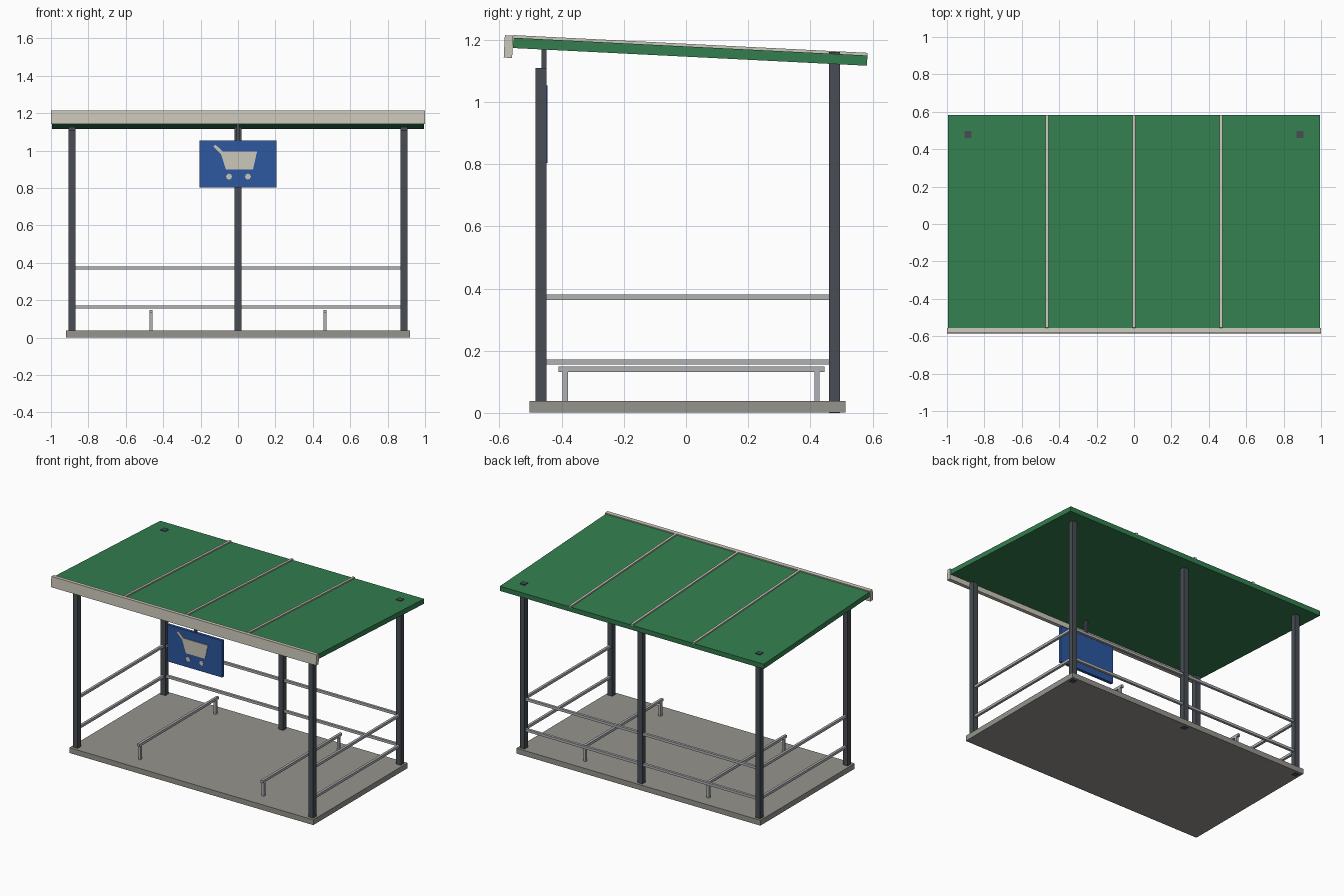
import bpy
import bmesh
import math
from mathutils import Matrix, Vector

if "Cube" in bpy.data.objects:
    bpy.data.objects.remove(bpy.data.objects["Cube"])


def material(name, rgb):
    m = bpy.data.materials.new(name)
    m.use_nodes = True
    m.diffuse_color = (*rgb, 1)
    m.node_tree.nodes["Principled BSDF"].inputs["Base Color"].default_value = (*rgb, 1)
    return m


GREEN = material("roof green", (0.033, 0.21, 0.078))
DARK = material("dark steel", (0.065, 0.076, 0.089))
CREAM = material("cream", (0.60, 0.57, 0.49))
STONE = material("concrete", (0.30, 0.295, 0.265))
METAL = material("rail metal", (0.43, 0.44, 0.455))
BLUE = material("sign blue", (0.026, 0.095, 0.35))


def finish(name, bm, mat):
    bmesh.ops.recalc_face_normals(bm, faces=bm.faces)
    mesh = bpy.data.meshes.new(name)
    bm.to_mesh(mesh)
    bm.free()
    mesh.materials.append(mat)
    obj = bpy.data.objects.new(name, mesh)
    bpy.context.collection.objects.link(obj)
    return obj


def box(name, center, size, mat, tilt=0):
    bm = bmesh.new()
    bmesh.ops.create_cube(bm, size=1, matrix=Matrix.Diagonal((*size, 1)))
    obj = finish(name, bm, mat)
    obj.location = center
    obj.rotation_euler.x = tilt
    return obj


def span(name, low, high, mat):
    low, high = Vector(low), Vector(high)
    return box(name, (low + high) / 2, high - low, mat)


def plate(name, outline, y, depth, mat):
    """Extrude an x-z outline towards the front."""
    bm = bmesh.new()
    face = bm.faces.new([bm.verts.new((x, y, z)) for x, z in outline])
    moved = bmesh.ops.extrude_face_region(bm, geom=[face])["geom"]
    verts = [g for g in moved if isinstance(g, bmesh.types.BMVert)]
    bmesh.ops.translate(bm, verts=verts, vec=(0, -depth, 0))
    return finish(name, bm, mat)


# Floor slab
span("floor_slab", (-0.92, -0.503, 0.002), (0.92, 0.513, 0.038), STONE)

# Posts
POST_X, FRONT_Y, BACK_Y, HALF = 0.888, -0.466, 0.478, 0.018


def post(name, x, y, bottom, top):
    span(name, (x - HALF, y - HALF, bottom), (x + HALF, y + HALF, top), DARK)


for side, sx in (("left", 1), ("right", -1)):
    post(f"front_post_{side}", sx * POST_X, FRONT_Y, 0.03, 1.11)
    post(f"back_post_{side}", sx * POST_X, BACK_Y, 0, 1.16)
post("back_post_middle", 0, BACK_Y, 0, 1.14)

# Guard rails between the posts
RAIL = 0.017
for level, z in (("lower", 0.164), ("upper", 0.372)):
    box(f"back_rail_{level}", (0, BACK_Y, z), (2 * POST_X, RAIL, RAIL), METAL)
    for side, sx in (("left", 1), ("right", -1)):
        box(f"side_rail_{level}_{side}", (sx * POST_X, (FRONT_Y + BACK_Y) / 2, z),
            (RAIL, BACK_Y - FRONT_Y, RAIL), METAL)

# Low floor bars on short legs
for side, x in (("left", 0.465), ("right", -0.465)):
    box(f"floor_bar_{side}", (x, 0.018, 0.14), (RAIL, 0.855, RAIL), METAL)
    for end, y in (("front", -0.388), ("back", 0.421)):
        box(f"floor_bar_leg_{end}_{side}", (x, y, 0.084), (RAIL, RAIL, 0.1), METAL)

# Sloping roof, seam strips and front fascia
SLOPE = -0.05
roof_center = Vector((0, 0.0135, 1.1615))
up = Vector((0, -math.sin(SLOPE), math.cos(SLOPE)))
box("roof_panel", roof_center, (1.99, 1.14, 0.033), GREEN, SLOPE)
for label, x in (("left", 0.465), ("middle", 0), ("right", -0.465)):
    box(f"roof_seam_{label}", roof_center + up * 0.019 + Vector((x, 0, 0)),
        (0.016, 1.14, 0.012), CREAM, SLOPE)
box("front_fascia", (0, -0.571, 1.178), (2, 0.027, 0.072), CREAM, SLOPE)

# Hanging sign
SIGN_FRONT = -0.466
span("sign_hanger", (-0.008, -0.464, 1.04), (0.008, -0.448, 1.168), DARK)
span("sign_board", (-0.207, SIGN_FRONT, 0.803), (0.207, -0.446, 1.053), BLUE)

# Trolley symbol on the sign
plate("symbol_basket", [(-0.096, 0.995), (0.102, 0.995), (0.08, 0.898), (-0.064, 0.898)],
      SIGN_FRONT, 0.004, CREAM)
plate("symbol_handle", [(-0.132, 1.022), (-0.12, 1.032), (-0.082, 0.995), (-0.092, 0.982)],
      SIGN_FRONT, 0.004, CREAM)
for label, x in (("left", 0.053), ("right", -0.048)):
    ring = [(x + 0.016 * math.cos(a * math.pi / 4), 0.861 + 0.016 * math.sin(a * math.pi / 4))
            for a in range(8)]
    plate(f"symbol_wheel_{label}", ring, SIGN_FRONT, 0.004, CREAM)
